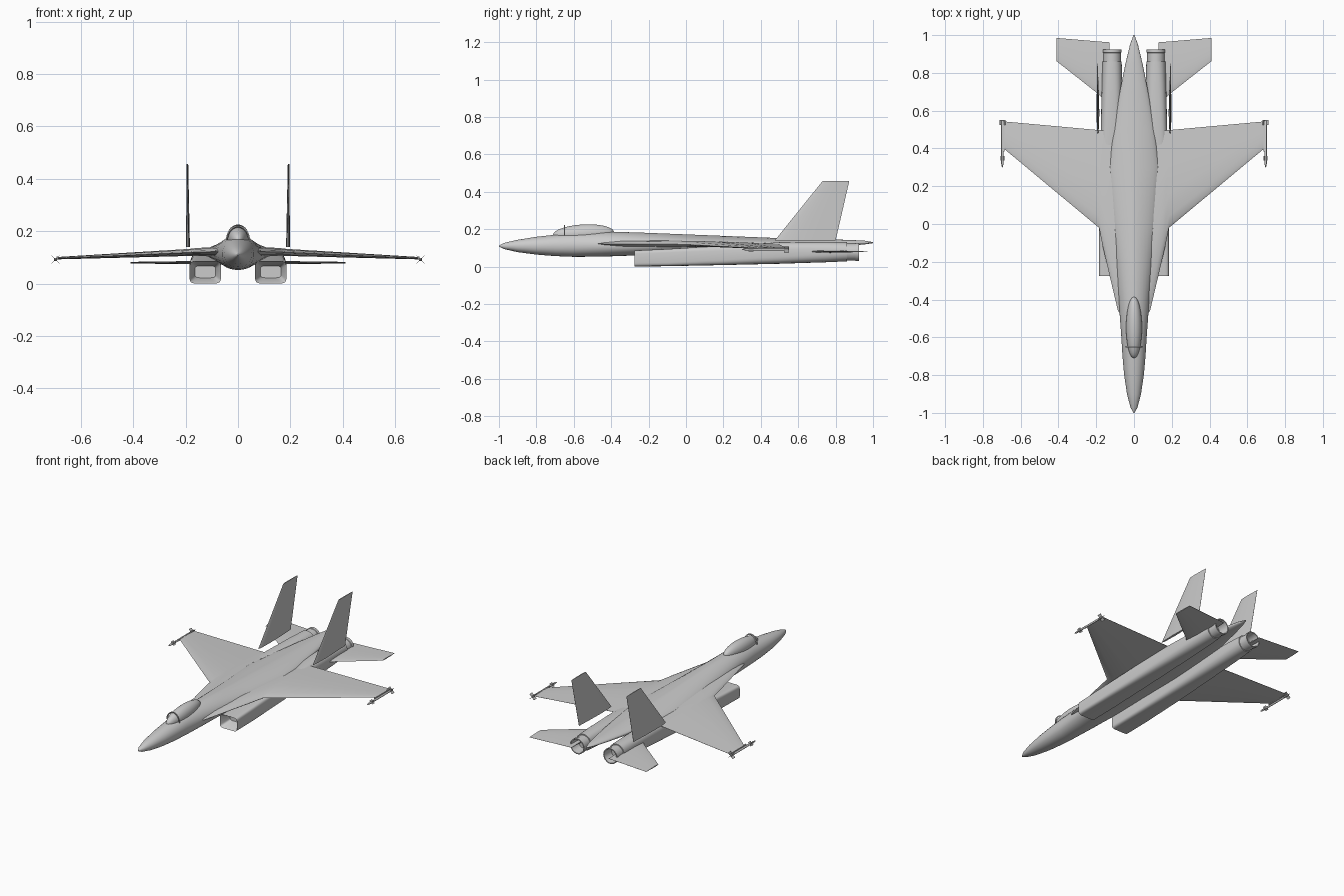
import bpy, bmesh, math
from mathutils import Matrix

if "Cube" in bpy.data.objects:
    bpy.data.objects.remove(bpy.data.objects["Cube"])


def finish(bm, name, mirror=False, angle=35):
    bmesh.ops.recalc_face_normals(bm, faces=bm.faces)
    me = bpy.data.meshes.new(name)
    bm.to_mesh(me)
    bm.free()
    ob = bpy.data.objects.new(name, me)
    bpy.context.collection.objects.link(ob)
    if mirror:
        ob.modifiers.new("Mirror", 'MIRROR')
    bpy.context.view_layer.objects.active = ob
    ob.select_set(True)
    bpy.ops.object.shade_smooth_by_angle(angle=math.radians(angle))
    ob.select_set(False)
    return ob


def loft(name, rings, mirror=False, angle=35):
    bm = bmesh.new()
    vs = [[bm.verts.new(p) for p in r] for r in rings]
    n = len(vs[0])
    for a, b in zip(vs, vs[1:]):
        for i in range(n):
            j = (i + 1) % n
            bm.faces.new((a[i], a[j], b[j], b[i]))
    bm.faces.new(vs[0])
    bm.faces.new(vs[-1])
    return finish(bm, name, mirror, angle)


def ring(y, cx, hw, zmid, ztop, zbot, ntop=2, nbot=2, count=32):
    # superellipse with separate upper and lower halves
    pts = []
    for i in range(count):
        a = 2 * math.pi * i / count
        c, s = math.cos(a), math.sin(a)
        e = 2 / (ntop if s >= 0 else nbot)
        h = ztop - zmid if s >= 0 else zmid - zbot
        pts.append((cx + hw * math.copysign(abs(c) ** e, c), y,
                    zmid + h * math.copysign(abs(s) ** e, s)))
    return pts


def panel(name, sections, upright=False):
    # airfoil panel: (span position, leading y, trailing y, offset, thickness)
    foil = [(0, 0), (.03, .3), (.12, .75), (.35, 1), (.65, .7), (1, .06)]
    loop = foil + [(u, -t) for u, t in reversed(foil[1:])]
    rings = []
    for pos, le, te, off, th in sections:
        r = []
        for u, t in loop:
            y, d = le + (te - le) * u, off + t * th / 2
            r.append((d, y, pos) if upright else (pos, y, d))
        rings.append(r)
    return loft(name, rings, True, 40)


# fuselage: y, half width, mid, top, bottom, upper exponent
body = [(-1, .003, .11, .113, .107, 2), (-.97, .019, .11, .127, .093, 2),
        (-.9, .037, .11, .143, .077, 2), (-.8, .052, .11, .159, .064, 2),
        (-.7, .061, .112, .170, .056, 2), (-.6, .067, .113, .180, .052, 2),
        (-.45, .078, .115, .188, .053, 1.9), (-.2, .10, .12, .180, .062, 1.6),
        (0, .115, .122, .172, .07, 1.5), (.3, .135, .122, .160, .075, 1.5),
        (.5, .108, .123, .152, .085, 1.6), (.7, .075, .124, .147, .098, 1.8),
        (.85, .045, .126, .143, .110, 2), (.95, .021, .128, .139, .118, 2),
        (1, .003, .128, .131, .125, 2)]
loft("fuselage", [ring(y, 0, w, m, t, b, n, 2.2) for y, w, m, t, b, n in body])

# canopy bubble and its front frame
bm = bmesh.new()
bmesh.ops.create_uvsphere(bm, u_segments=32, v_segments=20, radius=1,
    matrix=Matrix.Translation((0, -.548, .176))
    @ Matrix.Rotation(math.radians(3), 4, 'X')
    @ Matrix.Diagonal((.042, .163, .049, 1)))
finish(bm, "canopy", angle=60)
frame = []
for i in range(25):
    a = math.pi * i / 24
    c, s = math.cos(a), math.sin(a)
    frame.append([((.042 + d) * c, -.65 + e, .166 + (.052 + d) * s)
                  for d, e in ((0, -.003), (.004, -.003), (.004, .003), (-.004, .003))])
loft("canopy_frame", frame)

# wings with leading edge extensions
panel("wing", [(.03, -.52, .49, .122, .04), (.085, -.46, .492, .122, .036),
               (.13, -.27, .495, .121, .033), (.165, -.12, .496, .12, .03),
               (.185, -.02, .497, .119, .027), (.69, .40, .543, .097, .009)])

# tail surfaces
panel("tailplane", [(.13, .62, .962, .08, .014), (.185, .685, .966, .08, .012),
                    (.41, .862, .985, .08, .006)])
panel("tail_fin", [(.14, .475, .80, .191, .015), (.457, .73, .873, .193, .006)], True)

# engine nacelles: y, x inner, x outer, z bottom, z top, squareness
eng = [(-.20, .085, .165, .022, .068, 5), (-.268, .069, .181, .005, .081, 6),
       (-.275, .065, .185, .0, .086, 6), (-.1, .065, .185, .002, .094, 6),
       (.2, .065, .182, .008, .112, 4.5), (.5, .064, .176, .015, .130, 3.2),
       (.75, .064, .170, .023, .132, 2.5), (.86, .065, .167, .028, .130, 2.1)]
loft("engine_nacelle", [ring(y, (a + b) / 2, (b - a) / 2, (c + d) / 2, d, c, n, n)
                        for y, a, b, c, d, n in eng], True)

# exhaust nozzles, hollow at the back
noz = [(.84, .046), (.905, .046), (.907, .049), (.925, .049),
       (.925, .043), (.83, .034)]
loft("exhaust_nozzle", [ring(y, .116, r, .078, .078 + r, .078 - r)
                        for y, r in noz], True)

# wing tip missiles
X, Z = .697, .092
prof = [(.30, .001), (.307, .004), (.32, .006), (.545, .006), (.55, .004)]
loft("missile_body", [ring(y, X, r, Z, Z + r, Z - r, count=12) for y, r in prof], True)
bm = bmesh.new()
for y0, y1, span in ((.335, .36, .014), (.525, .55, .022)):
    for k in range(4):
        rot = Matrix.Translation((X, 0, Z)) @ Matrix.Rotation(math.radians(45 + 90 * k), 4, 'Y')
        bmesh.ops.create_cube(bm, size=1, matrix=rot
            @ Matrix.Translation((span / 2, (y0 + y1) / 2, 0))
            @ Matrix.Diagonal((span, y1 - y0, .0015, 1)))
finish(bm, "missile_fins", True)
bm = bmesh.new()
bmesh.ops.create_cube(bm, size=1, matrix=Matrix.Translation((.689, .465, .098))
                      @ Matrix.Diagonal((.008, .16, .01, 1)))
finish(bm, "missile_rail", True)
